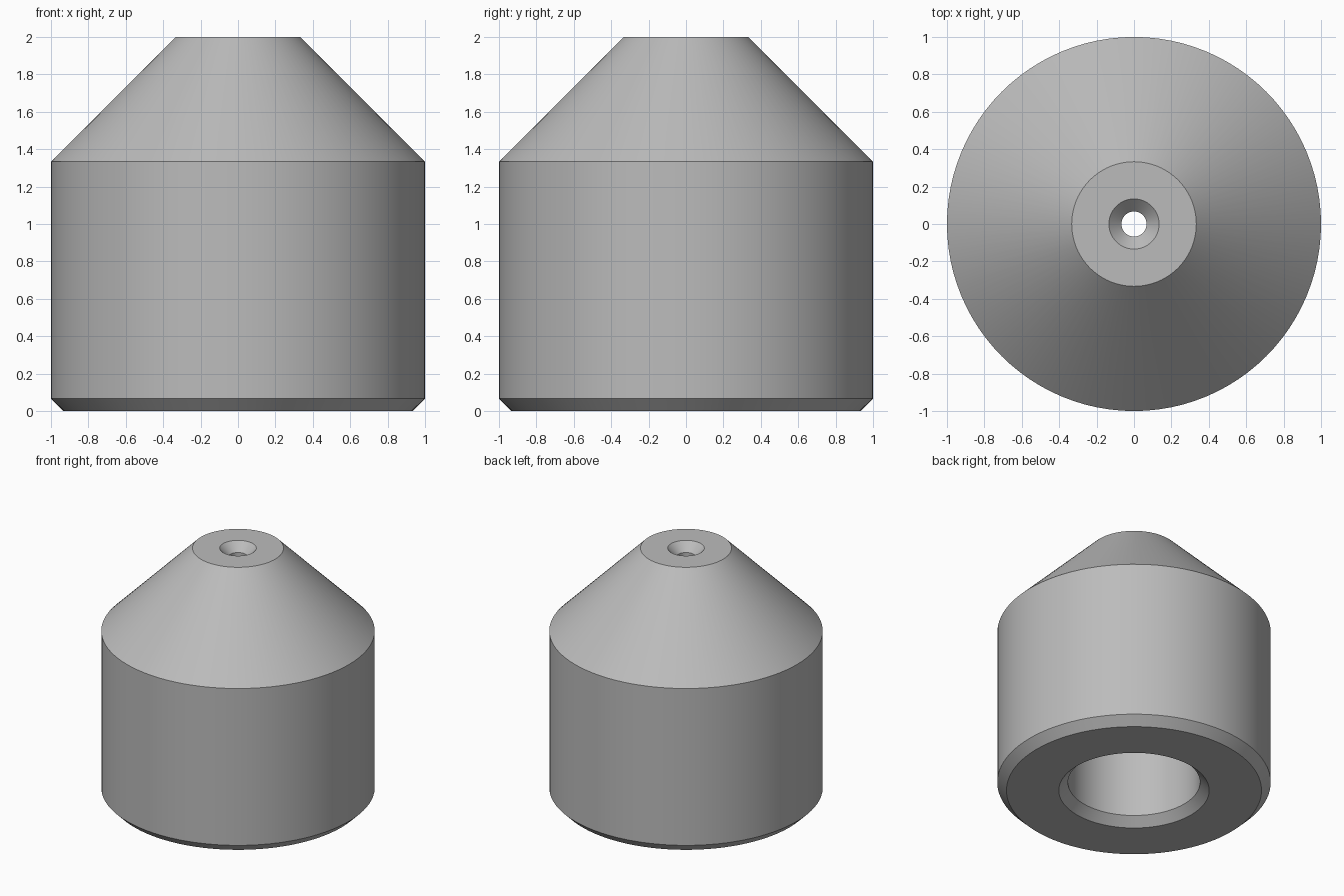
import bpy
import bmesh
import math

cube = bpy.data.objects.get("Cube")
if cube:
    bpy.data.objects.remove(cube, do_unlink=True)

SEGMENTS = 96

# One plain metal grey
grey = bpy.data.materials.new("metal_grey")
grey.use_nodes = True
colour = (0.5, 0.5, 0.5, 1)
grey.diffuse_color = colour
grey.node_tree.nodes["Principled BSDF"].inputs["Base Color"].default_value = colour


def lathe(name, profile):
    """Turn a closed (radius, height) profile around the z axis."""
    bm = bmesh.new()
    rings = []
    for r, z in profile:
        rings.append([bm.verts.new((r * math.cos(a), r * math.sin(a), z))
                      for a in (math.tau * i / SEGMENTS for i in range(SEGMENTS))])
    for low, high in zip(rings, rings[1:] + rings[:1]):
        for i in range(SEGMENTS):
            j = (i + 1) % SEGMENTS
            bm.faces.new((low[i], low[j], high[j], high[i]))
    bmesh.ops.recalc_face_normals(bm, faces=bm.faces)
    mesh = bpy.data.meshes.new(name)
    bm.to_mesh(mesh)
    bm.free()
    mesh.materials.append(grey)
    obj = bpy.data.objects.new(name, mesh)
    bpy.context.collection.objects.link(obj)
    return obj


chamfer = 0.067
bore, hole = 0.483, 0.067
bore_top = 1.2
tip = (bore - hole) * math.tan(math.radians(31))

# Outside: chamfered base, straight wall, cone and flat tip
outside = [(1 - chamfer, 0), (1, chamfer), (1, 1.333), (0.333, 2)]
# Inside: countersunk outlet, drilled cone, wide bore and its chamfer
inside = [(hole + chamfer, 2), (hole, 2 - chamfer), (hole, bore_top + tip),
          (bore, bore_top), (bore, chamfer), (bore + chamfer, 0)]
nozzle = lathe("nozzle_body", outside + inside)

bpy.ops.object.select_all(action="DESELECT")
nozzle.select_set(True)
bpy.context.view_layer.objects.active = nozzle
bpy.ops.object.shade_smooth_by_angle(angle=math.radians(25))
